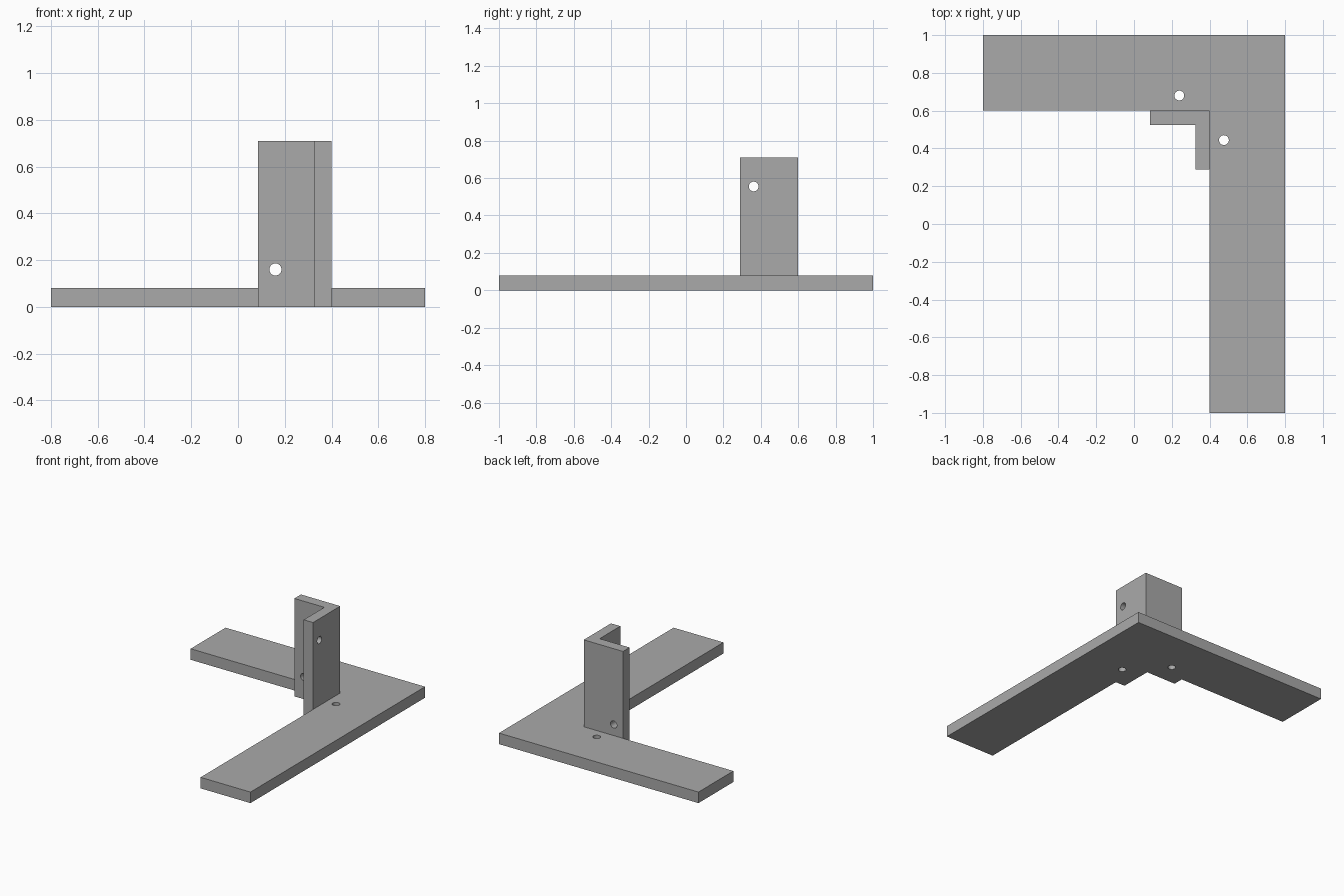
import bpy
import bmesh
from math import pi

cube = bpy.data.objects.get("Cube")
if cube:
    bpy.data.objects.remove(cube, do_unlink=True)

HOLE_RADIUS = 0.026
PLATE_HEIGHT = 0.08
POST_HEIGHT = 0.71

# Single plain grey
grey = bpy.data.materials.new("plain_grey")
grey.use_nodes = True
colour = (0.4, 0.4, 0.4, 1)
grey.diffuse_color = colour
grey.node_tree.nodes["Principled BSDF"].inputs["Base Color"].default_value = colour


def angle_profile(name, left, front, right, back, width, height):
    """Extrude an L outline whose corner sits at the right and back."""
    outline = [(left, back), (left, back - width), (right - width, back - width),
               (right - width, front), (right, front), (right, back)]
    bm = bmesh.new()
    face = bm.faces.new([bm.verts.new((x, y, 0)) for x, y in outline])
    top = bmesh.ops.extrude_face_region(bm, geom=[face])["geom"]
    verts = [v for v in top if isinstance(v, bmesh.types.BMVert)]
    bmesh.ops.translate(bm, verts=verts, vec=(0, 0, height))
    bmesh.ops.recalc_face_normals(bm, faces=bm.faces)
    mesh = bpy.data.meshes.new(name)
    bm.to_mesh(mesh)
    bm.free()
    mesh.materials.append(grey)
    obj = bpy.data.objects.new(name, mesh)
    bpy.context.collection.objects.link(obj)
    return obj


def drill(obj, name, location, rotation=(0, 0, 0)):
    """Cut a round hole through one wall."""
    bpy.ops.mesh.primitive_cylinder_add(vertices=32, radius=HOLE_RADIUS, depth=0.2,
                                        location=location, rotation=rotation)
    cutter = bpy.context.object
    cutter.name = name
    cutter.data.materials.append(grey)
    cutter.hide_render = True
    mod = obj.modifiers.new(name, "BOOLEAN")
    mod.operation = "DIFFERENCE"
    mod.solver = "EXACT"
    mod.object = cutter
    bpy.context.view_layer.objects.active = obj
    bpy.ops.object.modifier_apply(modifier=mod.name)
    bpy.data.objects.remove(cutter, do_unlink=True)


# Flat base with two screw holes beside the inner corner
base = angle_profile("base_plate", -0.8, -1, 0.8, 1, 0.4, PLATE_HEIGHT)
drill(base, "back_arm_hole", (0.24, 0.68, PLATE_HEIGHT / 2))
drill(base, "side_arm_hole", (0.476, 0.444, PLATE_HEIGHT / 2))

# Upright angle standing in the inner corner, one hole per wall
post = angle_profile("upright_angle", 0.085, 0.288, 0.4, 0.6, 0.075, POST_HEIGHT)
drill(post, "back_wall_hole", (0.16, 0.56, 0.16), (pi / 2, 0, 0))
drill(post, "side_wall_hole", (0.36, 0.362, 0.555), (0, pi / 2, 0))

# Smooth the hole walls while keeping every edge sharp
for obj in (base, post):
    bpy.ops.object.select_all(action="DESELECT")
    obj.select_set(True)
    bpy.context.view_layer.objects.active = obj
    bpy.ops.object.shade_smooth_by_angle()
